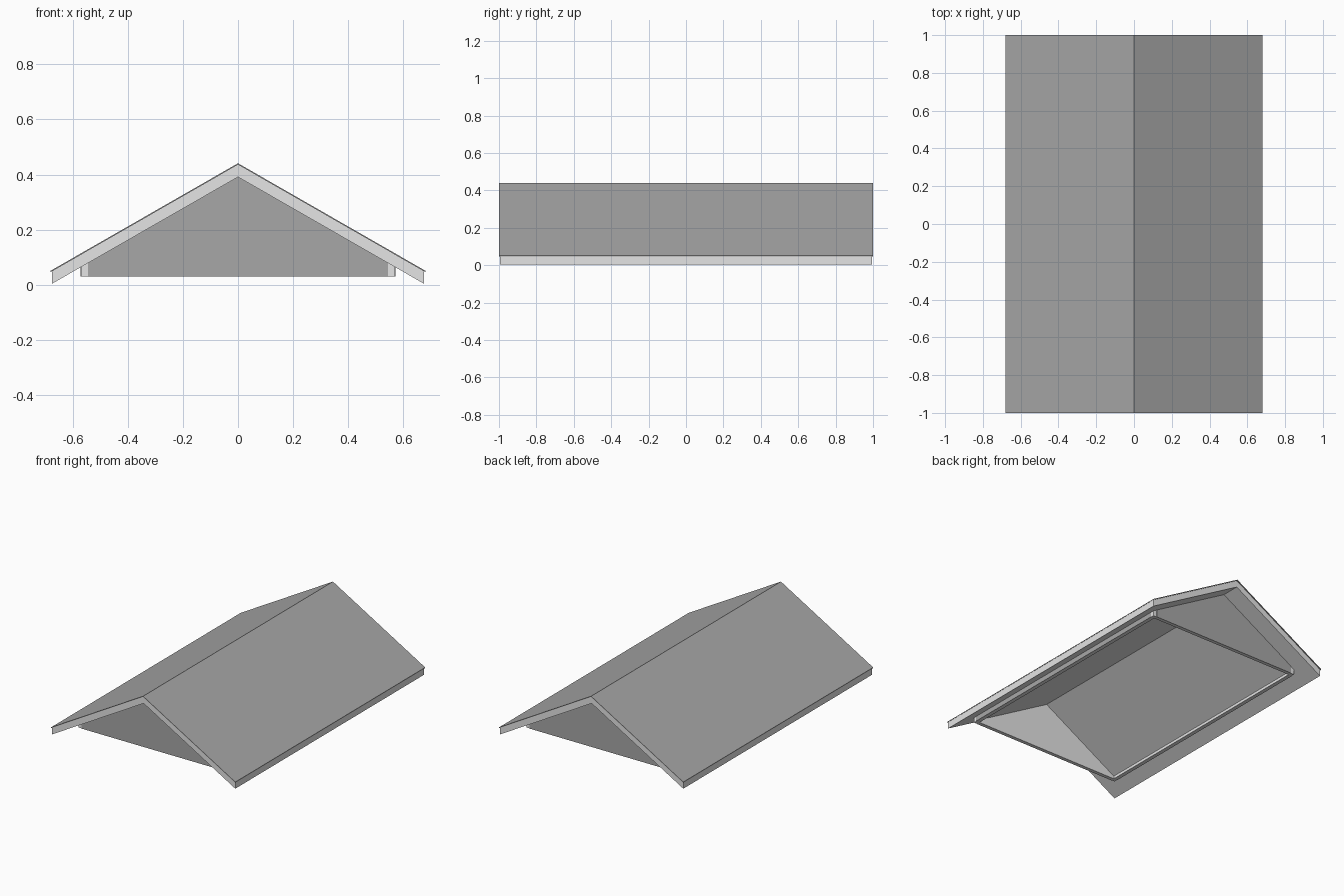
import bpy, bmesh

if "Cube" in bpy.data.objects:
    bpy.data.objects.remove(bpy.data.objects["Cube"])

SLOPE = 0.39 / 0.68          # roof pitch
UNDER = 0.391                # ridge height of the roof underside


def material(name, v):
    m = bpy.data.materials.new(name)
    m.diffuse_color = (v, v, v, 1)
    m.use_nodes = True
    m.node_tree.nodes["Principled BSDF"].inputs["Base Color"].default_value = m.diffuse_color
    return m


light = material("light grey trim", 0.78)
dark = material("mid grey covering", 0.39)


def prism(name, profile, y0, y1, mat):
    """Extrude an (x, z) profile along y."""
    bm = bmesh.new()
    face = bm.faces.new([bm.verts.new((x, y0, z)) for x, z in profile])
    ext = bmesh.ops.extrude_face_region(bm, geom=[face])
    verts = [g for g in ext["geom"] if isinstance(g, bmesh.types.BMVert)]
    bmesh.ops.translate(bm, verts=verts, vec=(0, y1 - y0, 0))
    bmesh.ops.recalc_face_normals(bm, faces=bm.faces)
    me = bpy.data.meshes.new(name)
    bm.to_mesh(me)
    bm.free()
    me.materials.append(mat)
    ob = bpy.data.objects.new(name, me)
    bpy.context.collection.objects.link(ob)
    return ob


def chevron(half, top, bottom):
    """Inverted V profile between two ridge heights."""
    t, b = top - SLOPE * half, bottom - SLOPE * half
    return [(-half, b), (0, bottom), (half, b), (half, t), (0, top), (-half, t)]


def gable(half, ridge, base=0.03):
    """House-end profile."""
    e = ridge - SLOPE * half
    return [(-half, base), (half, base), (half, e), (0, ridge), (-half, e)]


# roof: thin covering over a thicker pale deck
prism("roof_covering", chevron(0.68, 0.441, 0.436), -1, 1, dark)
prism("roof_deck", chevron(0.676, 0.436, UNDER), -0.994, 0.994, light)

# sloped ceiling lining inside the gable walls
prism("ceiling_lining", chevron(0.547, UNDER, 0.361), -0.846, 0.846, light)

for s, end, side in ((-1, "front", "left"), (1, "back", "right")):
    # gable wall with pale corners, and its siding plate
    ys = sorted((s * 0.845, s * 0.868))
    prism(end + "_gable_wall", gable(0.57, UNDER), *ys, light)
    ys = sorted((s * 0.868, s * 0.87))
    prism(end + "_gable_siding", gable(0.545, UNDER), *ys, dark)

    # low side wall and its siding plate
    def strip(a, b):
        return [(s * a, 0.03), (s * b, 0.03),
                (s * b, UNDER - SLOPE * b), (s * a, UNDER - SLOPE * a)]
    prism(side + "_side_wall", strip(0.545, 0.57), -0.845, 0.845, light)
    prism(side + "_side_siding", strip(0.57, 0.572), -0.845, 0.845, dark)
